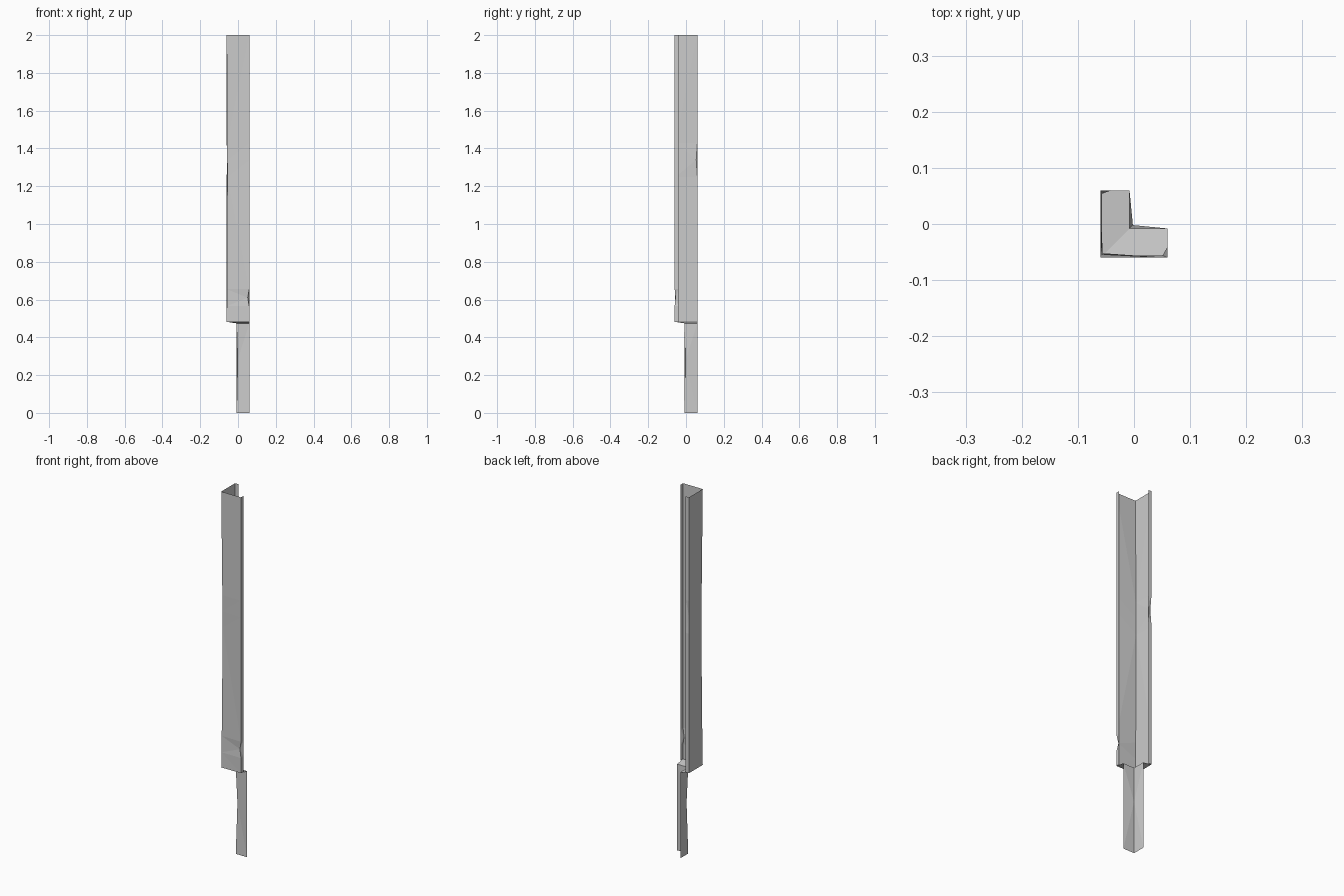
import bpy, bmesh

if "Cube" in bpy.data.objects:
    bpy.data.objects.remove(bpy.data.objects["Cube"])


def sheet(name, levels):
    """Skin bent sheet metal between stacked profiles of (x, y, z) points."""
    bm = bmesh.new()
    rows = [[bm.verts.new(p) for p in level] for level in levels]
    for low, high in zip(rows, rows[1:]):
        for i in range(len(low) - 1):
            bm.faces.new((low[i], low[i + 1], high[i + 1], high[i]))
    # split the dented, non-planar panels into flat triangles
    bmesh.ops.triangulate(bm, faces=bm.faces[:])
    bmesh.ops.dissolve_limit(bm, angle_limit=0.0005, verts=bm.verts[:], edges=bm.edges[:])
    mesh = bpy.data.meshes.new(name)
    bm.to_mesh(mesh)
    bm.free()
    obj = bpy.data.objects.new(name, mesh)
    bpy.context.collection.objects.link(obj)
    return obj


def level(profile, z, dents={}):
    """Profile at height z, with some points pushed to a new x, y."""
    return [(*dents.get(i, p), z) for i, p in enumerate(profile)]


R = 0.06        # outer half width
LIP = 0.02      # folded lip on each free edge
IN = -0.008     # inner corner of the lower leg
LEDGE = 0.482

outer = [(-R + LIP, R), (-R, R), (-R, -R), (R, -R), (R, -R + LIP)]
inner = [(IN, R), (IN, IN), (R, IN)]

# Upper corner channel with lips, dented along its folds
sheet("corner_channel", [
    level(outer, LEDGE),
    level(outer, 0.565, {2: (-0.0595, -0.0588)}),
    level(outer, 0.61, {2: (-0.0593, -0.0582), 3: (0.051, -0.056)}),
    level(outer, 0.655, {2: (-0.059, -0.0575)}),
    level(outer, 1.25, {2: (-0.0565, -0.052)}),
    level(outer, 1.34, {1: (-0.057, 0.054), 2: (-0.057, -0.053)}),
    level(outer, 1.43, {2: (-0.0575, -0.054)}),
    level(outer, 2.0),
])

# Sloped ledge joining the channel to the narrow leg
sheet("step_ledge", [
    level(inner, 0.474),
    level(outer[1:4], LEDGE),
])

# Narrow lower leg, bent inward at the middle of its fold
sheet("lower_leg", [
    level(inner, 0.0),
    level(inner, 0.28, {1: (-0.002, -0.002)}),
    level(inner, 0.474),
])
